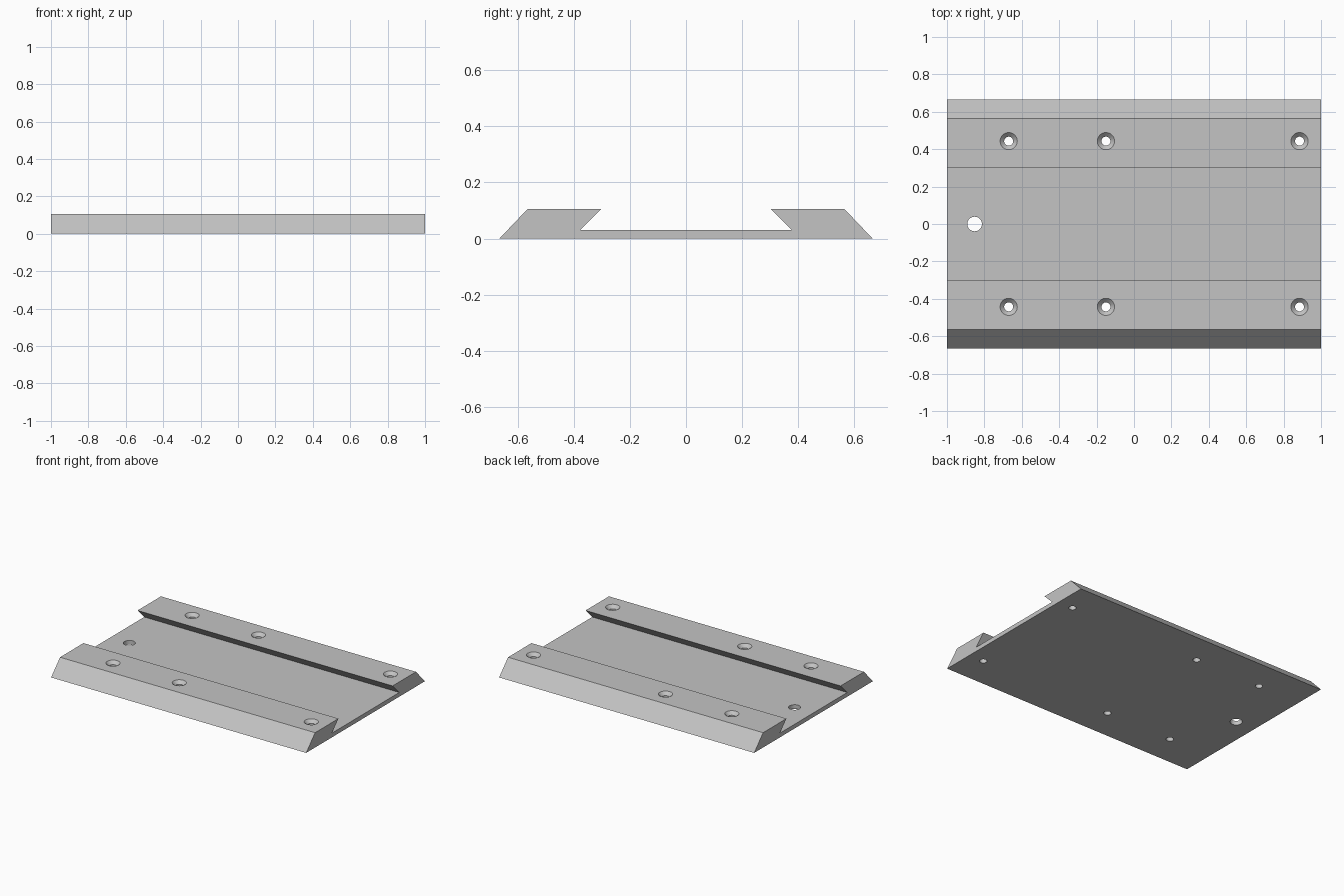
import bpy
import bmesh
import math

cube = bpy.data.objects.get("Cube")
if cube:
    bpy.data.objects.remove(cube, do_unlink=True)

HEIGHT = 0.105
FLOOR = 0.03

grey = bpy.data.materials.new("plain grey")
grey.use_nodes = True
colour = (0.55, 0.55, 0.55, 1)
grey.diffuse_color = colour
grey.node_tree.nodes["Principled BSDF"].inputs["Base Color"].default_value = colour


def finish(name, bm):
    """Turn a bmesh into a grey object in the scene."""
    bmesh.ops.recalc_face_normals(bm, faces=bm.faces)
    mesh = bpy.data.meshes.new(name)
    bm.to_mesh(mesh)
    bm.free()
    mesh.materials.append(grey)
    obj = bpy.data.objects.new(name, mesh)
    bpy.context.collection.objects.link(obj)
    return obj


def lathe(bm, x, y, profile, sides=40):
    """Add a closed turned solid with a vertical axis at x, y."""
    rings = []
    for r, z in profile:
        angles = [2 * math.pi * i / sides for i in range(sides)]
        rings.append([bm.verts.new((x + r * math.cos(a), y + r * math.sin(a), z))
                      for a in angles])
    for low, high in zip(rings, rings[1:]):
        for i in range(sides):
            j = (i + 1) % sides
            bm.faces.new((low[i], low[j], high[j], high[i]))
    bm.faces.new(rings[0])
    bm.faces.new(rings[-1])


# Plate with sloped sides and a dovetail channel, extruded along x
half = [(0.665, 0), (0.565, HEIGHT), (0.303, HEIGHT), (0.378, FLOOR)]
section = half + [(-y, z) for y, z in reversed(half)]
bm = bmesh.new()
end = bm.faces.new([bm.verts.new((-1, y, z)) for y, z in section])
side = bmesh.ops.extrude_face_region(bm, geom=[end])
bmesh.ops.translate(bm, vec=(2, 0, 0),
                    verts=[v for v in side["geom"] if isinstance(v, bmesh.types.BMVert)])
plate = finish("dovetail_plate", bm)

# Countersunk screw holes in both rails, and one plain hole in the channel
bm = bmesh.new()
screw = [(0.024, -0.1), (0.024, HEIGHT - 0.022), (0.046, HEIGHT), (0.046, 0.2)]
for x in (-0.67, -0.15, 0.885):
    for y in (-0.443, 0.443):
        lathe(bm, x, y, screw)
lathe(bm, -0.852, 0, [(0.039, -0.1), (0.039, 0.2)])
cutter = finish("hole_cutter", bm)
cutter.hide_render = True

# Drill the holes and drop the cutter
cut = plate.modifiers.new("holes", 'BOOLEAN')
cut.operation = 'DIFFERENCE'
cut.solver = 'EXACT'
cut.object = cutter
bpy.ops.object.select_all(action='DESELECT')
plate.select_set(True)
bpy.context.view_layer.objects.active = plate
bpy.ops.object.modifier_apply(modifier=cut.name)
bpy.data.objects.remove(cutter, do_unlink=True)
bpy.ops.object.shade_smooth_by_angle(angle=math.radians(30))
